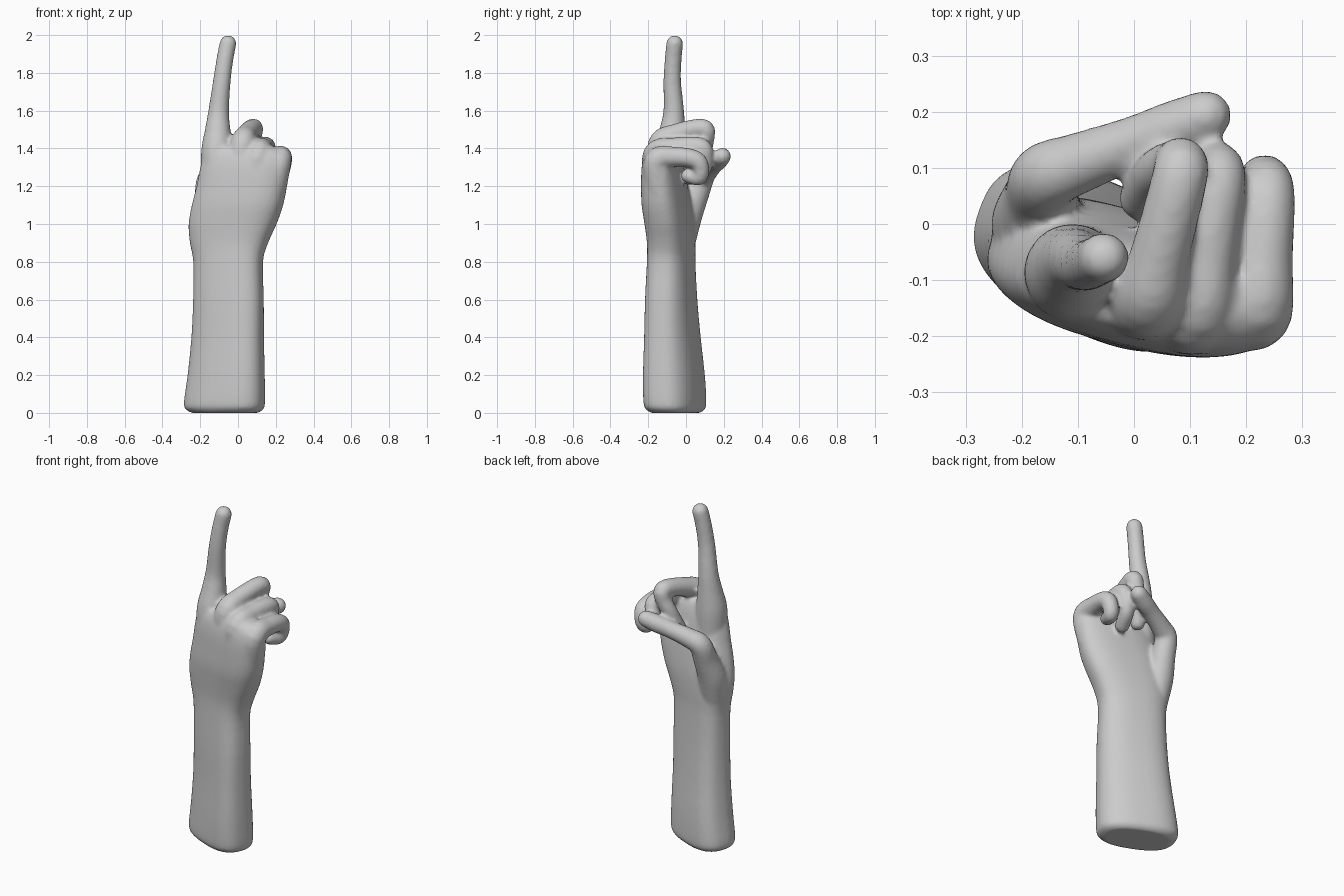
import bpy, bmesh, math
from mathutils import Vector

if "Cube" in bpy.data.objects:
    bpy.data.objects.remove(bpy.data.objects["Cube"])

bm = bmesh.new()


def spline(pts, t):
    """Catmull-Rom sample of tuples at parameter t."""
    i = min(int(t), len(pts) - 2)
    u = t - i
    p0, p1, p2, p3 = (pts[max(0, min(len(pts) - 1, i + k))] for k in (-1, 0, 1, 2))
    return [0.5 * (2 * b + (c - a) * u + (2 * a - 5 * b + 4 * c - d) * u * u
                   + (3 * b - a - 3 * c + d) * u ** 3)
            for a, b, c, d in zip(p0, p1, p2, p3)]


def skin(rings):
    """Join rings of vertices into a closed tube."""
    for lo, hi in zip(rings, rings[1:]):
        for k in range(len(lo)):
            j = (k + 1) % len(lo)
            bm.faces.new((lo[k], lo[j], hi[j], hi[k]))
    bm.faces.new(rings[0][::-1])
    bm.faces.new(rings[-1])


def section(z, x0, x1, y0, y1, tilt, n=48, power=2.6):
    """Tilted superellipse fitted to the given x and y limits."""
    a = math.radians(tilt)
    pts = []
    for k in range(n):
        t = 2 * math.pi * k / n
        c, s = math.cos(t), math.sin(t)
        u = math.copysign(abs(c) ** (2 / power), c)
        v = 0.58 * math.copysign(abs(s) ** (2 / power), s)
        pts.append((u * math.cos(a) - v * math.sin(a), u * math.sin(a) + v * math.cos(a)))
    mx = max(p[0] for p in pts)
    my = max(p[1] for p in pts)
    return [bm.verts.new(((x0 + x1) / 2 + px / mx * (x1 - x0) / 2,
                          (y0 + y1) / 2 + py / my * (y1 - y0) / 2, z)) for px, py in pts]


def digit(pts, sub=5, n=20):
    """Tube with round ends along a path of (x, y, z, radius)."""
    samples = [spline(pts, k / sub) for k in range(sub * (len(pts) - 1) + 1)]
    path = [(Vector(s[:3]), s[3]) for s in samples]
    start, end = path[0], path[-1]
    d0 = (path[1][0] - start[0]).normalized()
    d1 = (end[0] - path[-2][0]).normalized()
    arcs = [math.radians(a) for a in (20, 40, 60, 75, 86)]
    head = [(start[0] - d0 * start[1] * math.sin(a), start[1] * math.cos(a)) for a in arcs]
    tail = [(end[0] + d1 * end[1] * math.sin(a), end[1] * math.cos(a)) for a in arcs]
    path = head[::-1] + path + tail
    side, last, rings = d0.orthogonal().normalized(), d0, []
    for i, (p, r) in enumerate(path):
        d = (path[min(i + 1, len(path) - 1)][0] - path[max(i - 1, 0)][0]).normalized()
        side = (last.rotation_difference(d) @ side).normalized()
        up = d.cross(side)
        last = d
        rings.append([bm.verts.new(p + r * (side * math.cos(2 * math.pi * k / n)
                                            + up * math.sin(2 * math.pi * k / n)))
                      for k in range(n)])
    skin(rings)


# Forearm, wrist and palm
body = [
    (0.00, -.245, .105, -.185, .075, -22),
    (0.015, -.272, .13, -.208, .095, -22),
    (0.05, -.287, .143, -.225, .108, -22),
    (0.20, -.267, .142, -.228, .10, -22),
    (0.40, -.247, .138, -.222, .078, -22),
    (0.60, -.238, .137, -.217, .06, -20),
    (0.80, -.237, .133, -.207, .05, -18),
    (0.90, -.255, .16, -.207, .05, -18),
    (1.00, -.262, .205, -.22, .045, -18),
    (1.10, -.245, .24, -.235, .03, -18),
    (1.20, -.22, .26, -.238, .01, -18),
    (1.30, -.20, .272, -.235, -.01, -18),
    (1.37, -.18, .26, -.22, -.03, -18),
    (1.41, -.15, .20, -.195, -.05, -18),
]
skin([section(*spline(body, k / 3)) for k in range(3 * (len(body) - 1) + 1)])

# Index finger, pointing up
digit([(-.105, -.09, 1.22, .088), (-.11, -.085, 1.38, .086), (-.107, -.072, 1.50, .068),
       (-.102, -.065, 1.60, .055), (-.085, -.073, 1.76, .047), (-.068, -.067, 1.88, .045),
       (-.053, -.06, 1.955, .045)])
# Middle finger, folded to the thumb
digit([(.0, -.13, 1.25, .07), (.025, -.135, 1.42, .068), (.045, -.06, 1.475, .054),
       (.083, .09, 1.508, .05), (.075, .105, 1.455, .046), (.04, .09, 1.38, .042),
       (.012, .045, 1.28, .04)])
# Ring finger
digit([(.08, -.15, 1.22, .072), (.11, -.16, 1.37, .068), (.13, -.06, 1.405, .053),
       (.15, .075, 1.408, .05), (.145, .10, 1.36, .046), (.128, .09, 1.29, .042),
       (.10, .02, 1.245, .04)])
# Little finger
digit([(.18, -.14, 1.18, .075), (.218, -.155, 1.335, .066), (.23, -.06, 1.355, .054),
       (.238, .045, 1.342, .05), (.235, .078, 1.30, .045), (.222, .07, 1.245, .041),
       (.20, .01, 1.255, .038)])
# Thumb, crossing the palm
digit([(-.165, -.03, .88, .075), (-.175, .0, 1.02, .08), (-.165, .05, 1.14, .067),
       (-.155, .085, 1.235, .062), (-.10, .108, 1.27, .055), (.0, .145, 1.31, .048),
       (.07, .17, 1.335, .05), (.128, .193, 1.358, .046)])

mesh = bpy.data.meshes.new("pointing_hand")
bm.to_mesh(mesh)
bm.free()
hand = bpy.data.objects.new("pointing_hand", mesh)
bpy.context.collection.objects.link(hand)

# Fuse the parts into one smooth skin
fuse = hand.modifiers.new("fuse", 'REMESH')
fuse.mode = 'VOXEL'
fuse.voxel_size = 0.01
fuse.use_smooth_shade = True
soft = hand.modifiers.new("soften", 'SMOOTH')
soft.factor = 0.5
soft.iterations = 8
